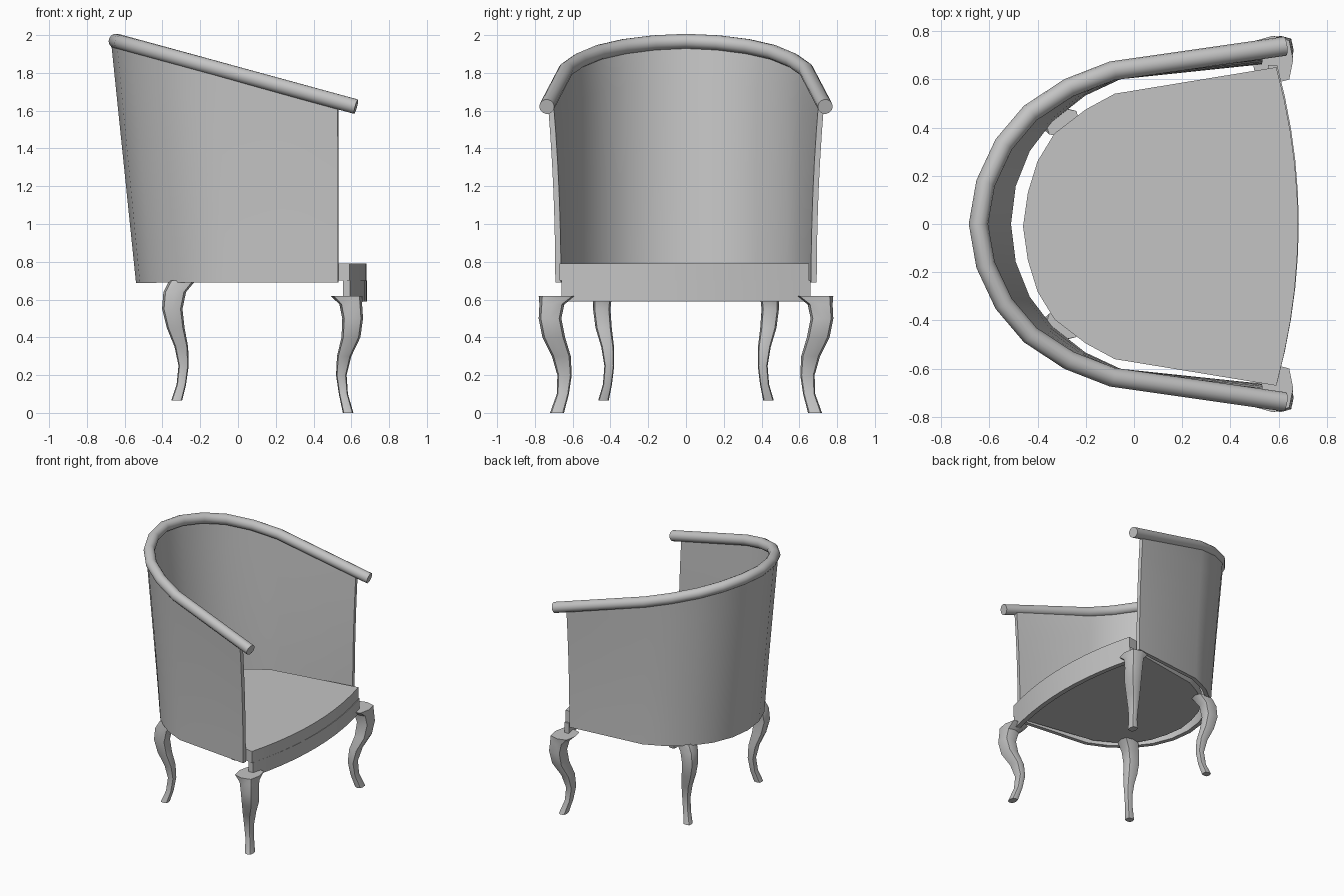
import bpy, bmesh, math
from mathutils import Vector

cube = bpy.data.objects.get("Cube")
if cube:
    bpy.data.objects.remove(cube, do_unlink=True)

grey = bpy.data.materials.new("plain grey")
grey.use_nodes = True
colour = (0.55, 0.55, 0.55, 1)
grey.diffuse_color = colour
grey.node_tree.nodes["Principled BSDF"].inputs["Base Color"].default_value = colour


def finish(bm, name, thickness=0, angle=40):
    """Turn a bmesh into a named, shaded object."""
    bmesh.ops.recalc_face_normals(bm, faces=bm.faces[:])
    mesh = bpy.data.meshes.new(name)
    bm.to_mesh(mesh)
    bm.free()
    mesh.materials.append(grey)
    obj = bpy.data.objects.new(name, mesh)
    bpy.context.collection.objects.link(obj)
    bpy.ops.object.select_all(action='DESELECT')
    obj.select_set(True)
    bpy.context.view_layer.objects.active = obj
    if thickness:
        mod = obj.modifiers.new("thickness", 'SOLIDIFY')
        mod.thickness = thickness
        mod.offset = 0
        mod.use_even_offset = True
        bpy.ops.object.modifier_apply(modifier=mod.name)
    bpy.ops.object.shade_smooth_by_angle(angle=math.radians(angle))
    return obj


def loft(rings, name, closed=True, thickness=0):
    """Skin a sequence of rings; closed rings get end caps."""
    bm = bmesh.new()
    rows = [[bm.verts.new(p) for p in ring] for ring in rings]
    n = len(rows[0])
    for a, b in zip(rows, rows[1:]):
        for i in range(n if closed else n - 1):
            j = (i + 1) % n
            bm.faces.new((a[i], a[j], b[j], b[i]))
    if closed:
        bm.faces.new(rows[0])
        bm.faces.new(rows[-1])
    return finish(bm, name, thickness)


def both_sides(half):
    """Mirror a half path, starting on the centre line, across y."""
    return [(x, -y) for x, y in reversed(half[1:])] + half


def prism(outline, z0, z1, name):
    loft([[(x, y, z) for x, y in outline] for z in (z0, z1)], name)


def rail_height(x):
    return 1.968 - 0.273 * (x + 0.645)


# Padded top rail, swept around the back and sloping down to the front
top_half = [(-0.645, 0), (-0.615, 0.17), (-0.54, 0.33), (-0.43, 0.46),
            (-0.27, 0.565), (-0.09, 0.635)]
path = [Vector((x, y, rail_height(x))) for x, y in both_sides(top_half + [(0.625, 0.737)])]
rings = []
for i, p in enumerate(path):
    before = (p - path[max(i - 1, 0)]).normalized()
    after = (path[min(i + 1, len(path) - 1)] - p).normalized()
    tangent = (before + after).normalized()
    side = Vector((0, 0, 1)).cross(tangent).normalized()
    up = tangent.cross(side)
    rings.append([p + 0.04 * (side * math.cos(a) + up * math.sin(a))
                  for a in (math.tau * k / 14 for k in range(14))])
loft(rings, "top_rail")

# Curved back shell: leans outwards behind, flares near the top at the sides
bottom_half = [(-0.525, 0), (-0.505, 0.16), (-0.445, 0.31), (-0.35, 0.435),
               (-0.21, 0.545), (-0.06, 0.615), (0.53, 0.677)]
top_path = both_sides(top_half + [(0.53, 0.717)])
bottom_path = both_sides(bottom_half)
ROWS = 6
rows = []
for r in range(ROWS + 1):
    t = r / ROWS
    row = []
    for (bx, by), (tx, ty) in zip(bottom_path, top_path):
        flare = 1 + max(0, bx + 0.5)
        s = t ** flare
        row.append((bx + (tx - 0.012 * (tx < 0) - bx) * s, by + (ty - by) * s,
                    0.69 + (rail_height(tx) - 0.69) * t))
    rows.append(row)
loft(rows, "back_shell", closed=False, thickness=0.03)

# Flat seat with a bowed front edge
def bow(y):
    return 0.68 - 0.09 * (y / 0.66) ** 2


seat_half = [(-0.46, 0), (-0.44, 0.14), (-0.4, 0.27), (-0.33, 0.385),
             (-0.2, 0.485), (-0.08, 0.55)]
front_edge = [(bow(y), y) for y in (0.66 - 0.132 * k for k in range(11))]
seat_outline = both_sides(seat_half) + front_edge
prism([(x, y - 0.01) for x, y in seat_outline], 0.70, 0.79, "seat")

# Bowed front apron under the seat
apron_front = [(x + 0.003, y) for x, y in front_edge]
apron_back = [(x - 0.035, y) for x, y in reversed(front_edge)]
prism(apron_front + apron_back, 0.59, 0.70, "front_apron")

# Curved legs: rows of height, centre x, centre y, half width x, half width y
front_leg = [(0.62, 0.575, 0.68, 0.085, 0.1), (0.575, 0.597, 0.71, 0.06, 0.066),
             (0.5, 0.607, 0.72, 0.055, 0.06), (0.4, 0.598, 0.7, 0.05, 0.06),
             (0.3, 0.562, 0.66, 0.038, 0.05), (0.2, 0.547, 0.643, 0.028, 0.038),
             (0.1, 0.558, 0.652, 0.024, 0.032), (0, 0.583, 0.683, 0.028, 0.037)]
rear_leg = [(0.7, -0.295, 0.42, 0.07, 0.06), (0.64, -0.335, 0.44, 0.06, 0.05),
            (0.55, -0.348, 0.446, 0.054, 0.046), (0.45, -0.33, 0.436, 0.047, 0.043),
            (0.35, -0.3, 0.415, 0.036, 0.034), (0.25, -0.288, 0.406, 0.027, 0.026),
            (0.15, -0.3, 0.416, 0.025, 0.024), (0.065, -0.325, 0.437, 0.029, 0.028)]
for name, sections in (("front", front_leg), ("rear", rear_leg)):
    for side_name, s in (("left", 1), ("right", -1)):
        rings = []
        for z, cx, cy, rx, ry in sections:
            ring = []
            for k in range(8):
                a = math.tau * k / 8
                swell = 1.14 if k % 2 else 1
                ring.append((cx + rx * swell * math.cos(a),
                             s * (cy + ry * swell * math.sin(a)), z))
            rings.append(ring)
        loft(rings, name + "_leg_" + side_name)
